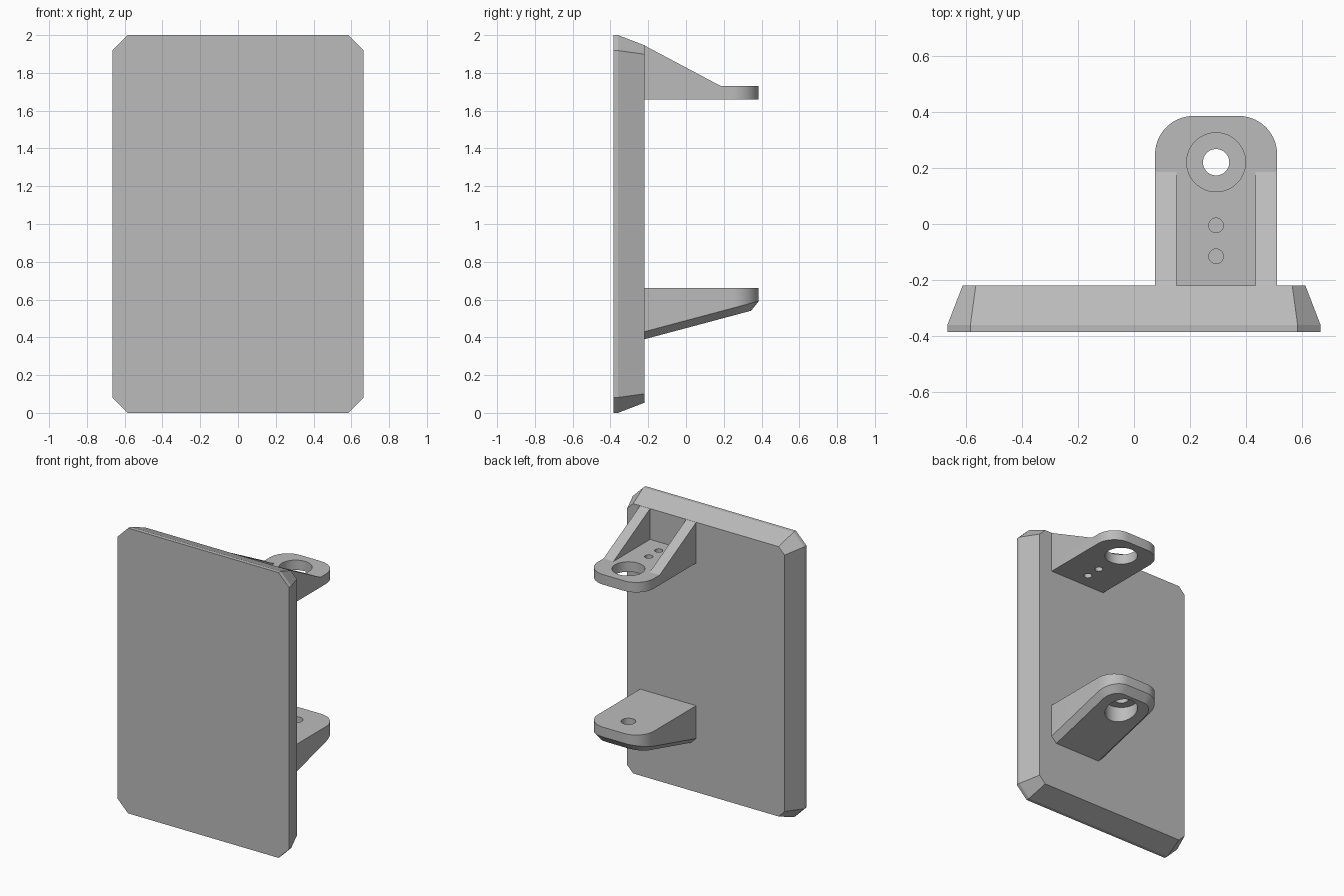
import bpy, bmesh, math
from mathutils import Vector

if "Cube" in bpy.data.objects:
    bpy.data.objects.remove(bpy.data.objects["Cube"])

grey = bpy.data.materials.new("plain grey")
grey.use_nodes = True
grey.diffuse_color = (0.5, 0.5, 0.5, 1)
grey.node_tree.nodes["Principled BSDF"].inputs["Base Color"].default_value = (0.5, 0.5, 0.5, 1)

CX = 0.2925      # bracket centre line
BACK = -0.22     # rear face of the panel
TIP = 0.385      # free end of the brackets
HALF = 0.2175    # bracket half width
HOLE_Y = 0.22


def loft(name, rings):
    """Skin a stack of rings with equal point counts and cap both ends."""
    bm = bmesh.new()
    loops = [[bm.verts.new(p) for p in ring] for ring in rings]
    n = len(loops[0])
    for a, b in zip(loops, loops[1:]):
        for i in range(n):
            j = (i + 1) % n
            bm.faces.new((a[i], a[j], b[j], b[i]))
    bm.faces.new(loops[0])
    bm.faces.new(loops[-1])
    bmesh.ops.recalc_face_normals(bm, faces=bm.faces)
    mesh = bpy.data.meshes.new(name)
    bm.to_mesh(mesh)
    bm.free()
    obj = bpy.data.objects.new(name, mesh)
    bpy.context.collection.objects.link(obj)
    mesh.materials.append(grey)
    return obj


def activate(obj):
    bpy.ops.object.select_all(action='DESELECT')
    obj.select_set(True)
    bpy.context.view_layer.objects.active = obj


def drill(obj, y, radius, z0, z1):
    """Cut a vertical round hole on the bracket centre line."""
    circle = [(CX + radius * math.cos(t), y + radius * math.sin(t))
              for t in (math.tau * i / 48 for i in range(48))]
    cutter = loft("hole_cutter", [[(x, v, z) for x, v in circle] for z in (z0, z1)])
    cutter.hide_render = True
    mod = obj.modifiers.new("hole", 'BOOLEAN')
    mod.operation = 'DIFFERENCE'
    mod.solver = 'EXACT'
    mod.object = cutter
    activate(obj)
    bpy.ops.object.modifier_apply(modifier=mod.name)
    bpy.data.objects.remove(cutter)


def smooth(obj):
    activate(obj)
    bpy.ops.object.shade_smooth_by_angle(angle=math.radians(25))


def tongue(inset=0.0, steps=14):
    """Bracket outline: square at the panel, rounded at the tip."""
    w, r, end = HALF - inset, 0.137 - inset, TIP - inset
    pts = [(CX + w, BACK)]
    for side, start in ((1, 0), (-1, math.pi / 2)):
        for i in range(steps + 1):
            a = start + math.pi / 2 * i / steps
            pts.append((CX + side * (w - r) + r * math.cos(a), end - r + r * math.sin(a)))
    return pts + [(CX - w, BACK)]


# Panel with cut corners and a bevelled rear edge
def panel_ring(y, inset, cut):
    w, h = 0.665 - inset, 1 - inset
    quarter = [(w, h - cut), (w - cut, h)]
    pts = quarter + [(-x, z) for x, z in reversed(quarter)]
    pts += [(-x, -z) for x, z in pts]
    return [(x, y, z + 1) for x, z in pts]


loft("panel", [panel_ring(-0.385, 0, 0.082), panel_ring(-0.36, 0, 0.082),
               panel_ring(BACK, 0.054, 0.047)])

# Upper bracket: flat tongue with a large hole and two screw holes
upper = loft("upper_bracket", [[(x, y, z) for x, y in tongue()] for z in (1.66, 1.73)])
drill(upper, HOLE_Y, 0.105, 1.6, 1.8)
for y in (-0.005, -0.115):
    drill(upper, y, 0.026, 1.6, 1.8)
smooth(upper)

# Triangular gussets on both sides of the upper bracket
for name, side in (("left_gusset", 1), ("right_gusset", -1)):
    tri = [(BACK, 1.73), (0.185, 1.73), (BACK, 1.945)]
    loft(name, [[(CX + side * w, y, z) for y, z in tri] for w in (HALF - 0.077, HALF)])

# Lower bracket: sloped underside with a bevelled rim and a counterbored hole
SLOPE = 0.267
lower = loft("lower_bracket", [
    [(x, y, 0.66) for x, y in tongue()],
    [(x, y, 0.43 + SLOPE * (y - BACK)) for x, y in tongue()],
    [(x, y, 0.39 + SLOPE * (y - BACK)) for x, y in tongue(0.04)]])
drill(lower, HOLE_Y, 0.105, 0.2, 0.59)
drill(lower, HOLE_Y, 0.047, 0.5, 0.8)
smooth(lower)
